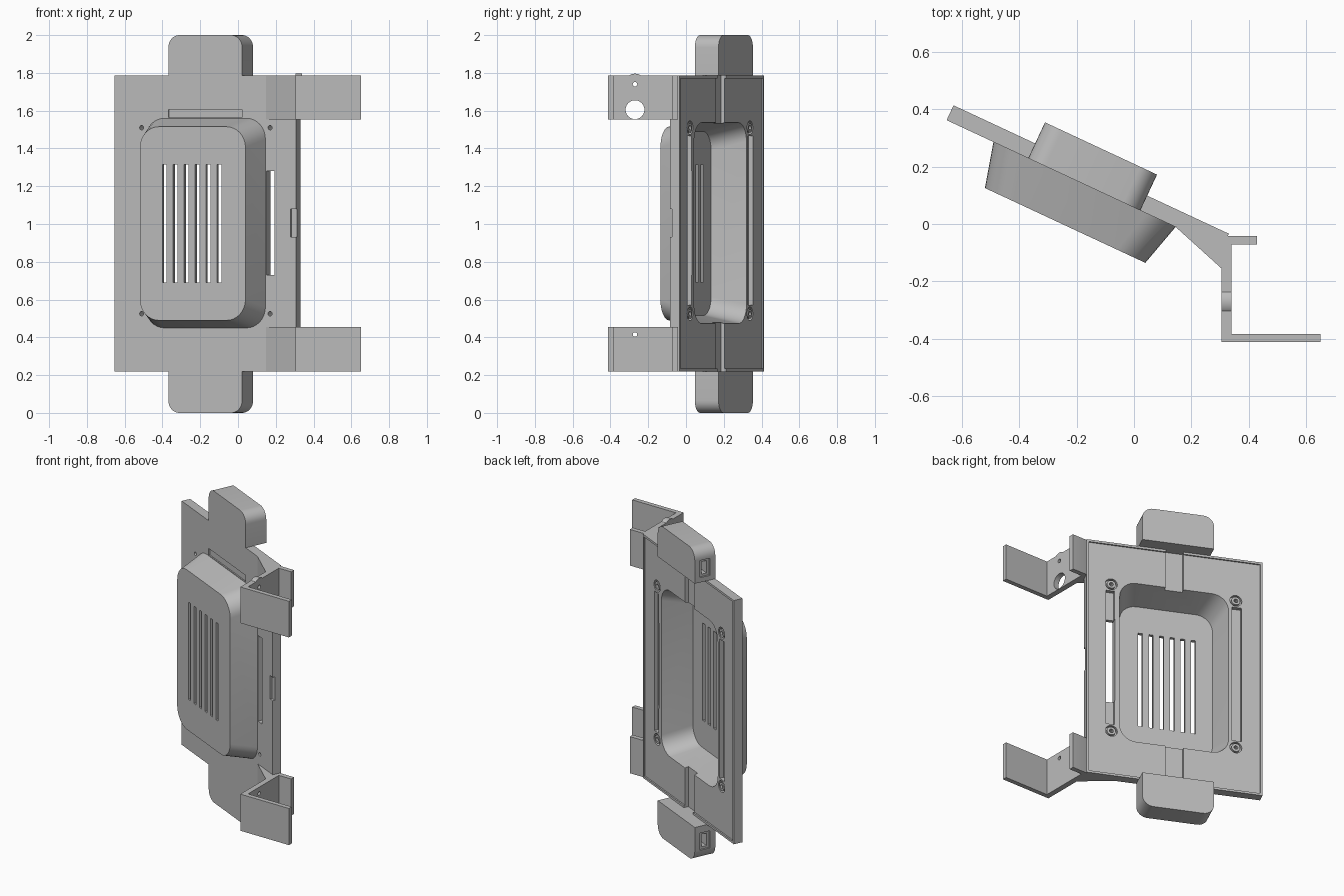
import bpy, bmesh, math
from mathutils import Matrix, Vector

cube = bpy.data.objects.get("Cube")
if cube:
    bpy.data.objects.remove(cube, do_unlink=True)

TILT = Matrix.Rotation(math.radians(-25), 4, "Z")
FLAT = Matrix.Identity(4)
FRONT, BACK = 0.052, 0.109       # depth of the panel faces in the tilted frame
LOW, HIGH = 0.22, 1.785          # panel height

grey = bpy.data.materials.new("plain grey")
grey.use_nodes = True
grey.diffuse_color = (0.5, 0.5, 0.5, 1)
grey.node_tree.nodes["Principled BSDF"].inputs["Base Color"].default_value = (0.5, 0.5, 0.5, 1)


def loft(name, rings, frame=TILT):
    """Solid through equal-sized rings of points, capped at both ends."""
    bm = bmesh.new()
    loops = [[bm.verts.new(frame @ Vector(p)) for p in ring] for ring in rings]
    n = len(loops[0])
    for a, b in zip(loops, loops[1:]):
        for i in range(n):
            bm.faces.new((a[i], a[(i + 1) % n], b[(i + 1) % n], b[i]))
    bm.faces.new(loops[0])
    bm.faces.new(loops[-1])
    bmesh.ops.recalc_face_normals(bm, faces=bm.faces)
    mesh = bpy.data.meshes.new(name)
    bm.to_mesh(mesh)
    bm.free()
    mesh.materials.append(grey)
    ob = bpy.data.objects.new(name, mesh)
    bpy.context.collection.objects.link(ob)
    return ob


def outline(s0, s1, z0, z1, radii=(0, 0, 0, 0), steps=8):
    """Rectangle with a radius per corner, from lower right counterclockwise."""
    corners = [(s1, z0, -1, 1), (s1, z1, -1, -1), (s0, z1, 1, -1), (s0, z0, 1, 1)]
    pts = []
    for k, ((s, z, ds, dz), r) in enumerate(zip(corners, radii)):
        if not r:
            pts.append((s, z))
            continue
        for i in range(steps + 1):
            a = math.radians(90 * (k - 1 + i / steps))
            pts.append((s + ds * r + r * math.cos(a), z + dz * r + r * math.sin(a)))
    return pts


def slab(name, shape, t0, t1):
    return loft(name, [[(s, t, z) for s, z in shape] for t in (t0, t1)])


def box(name, s0, s1, t0, t1, z0, z1):
    return slab(name, outline(s0, s1, z0, z1), t0, t1)


def disc(a, b, r, n=24):
    return [(a + r * math.cos(math.tau * i / n), b + r * math.sin(math.tau * i / n)) for i in range(n)]


def combine(ob, tool, mode="DIFFERENCE"):
    mod = ob.modifiers.new("join", "BOOLEAN")
    mod.operation, mod.object, mod.solver = mode, tool, "EXACT"
    bpy.context.view_layer.objects.active = ob
    bpy.ops.object.modifier_apply(modifier=mod.name)
    bpy.data.objects.remove(tool, do_unlink=True)


def tapered(name, back, front, t0, t1, r):
    rad = (r,) * 4
    return loft(name, [[(s, t, z) for s, z in outline(*rect, rad)]
                       for rect, t in ((back, t0), (front, t1))])


# Panel with the bulging cover
panel = box("panel_and_cover", -0.745, 0.314, FRONT, BACK, LOW, HIGH)
combine(panel, tapered("cover", (-0.567, 0.138, 0.448, 1.562),
                       (-0.524, 0.093, 0.49, 1.515), 0.06, -0.106, 0.11), "UNION")

# Shallow tray behind the rim, then the hollow of the cover
combine(panel, box("tray", -0.732, 0.301, 0.1, 0.15, LOW + 0.014, HIGH - 0.014))
combine(panel, tapered("hollow", (-0.548, 0.118, 0.468, 1.542),
                       (-0.495, 0.065, 0.515, 1.49), 0.12, -0.084, 0.1))

# Vent slots in the cover
for i in range(6):
    s = -0.38 + i * 0.0638
    combine(panel, box("vent", s - 0.013, s + 0.013, -0.15, -0.05, 0.69, 1.315))

# Back grooves, cable channels, side opening, latch notch and front ledge
for s0, s1 in ((-0.622, -0.565), (0.145, 0.195)):
    combine(panel, box("groove", s0, s1, 0.075, 0.15, 0.57, 1.465))
for z0, z1 in ((LOW - 0.05, 0.5), (1.5, HIGH + 0.05)):
    combine(panel, box("channel", -0.27, -0.163, 0.078, 0.15, z0, z1))
combine(panel, box("opening", 0.142, 0.19, 0.0, 0.15, 0.73, 1.28))
combine(panel, box("notch", 0.283, 0.33, 0.0, 0.066, 0.93, 1.08))
combine(panel, box("ledge", -0.431, 0.0, 0.03, 0.06, 1.564, 1.607))

# Screw holes with sunken collars
screws = [(s, z) for s in (-0.587, 0.163) for z in (0.525, 1.51)]
for s, z in screws:
    combine(panel, slab("pocket", disc(s, z, 0.036), 0.08, 0.15))
    combine(panel, slab("hole", disc(s, z, 0.012), 0.0, 0.15))
parts = [panel]
for s, z in screws:
    collar = slab("screw_collar", disc(s, z, 0.026), 0.07, 0.1)
    combine(collar, slab("hole", disc(s, z, 0.012), 0.0, 0.15))
    parts.append(collar)

# End boxes with a socket in the side
R = 0.065
for name, z0, z1, radii, mid in (
        ("upper_box", HIGH, 2.0, (0, R, R, 0), 1.87),
        ("lower_box", 0.0, LOW, (R, 0, 0, R), 0.12)):
    end = slab(name, outline(-0.431, 0.0, z0, z1, radii), FRONT, 0.19)
    combine(end, box("socket", -0.5, -0.42, 0.088, 0.155, mid - 0.055, mid + 0.055))
    combine(end, box("socket_core", -0.5, -0.36, 0.105, 0.138, mid - 0.04, mid + 0.04))
    parts.append(end)

# Mounting brackets: gusset, wall, foot and small flange in one profile
profile = [(0.147, -0.012), (0.305, -0.155), (0.305, -0.412), (0.65, -0.412), (0.65, -0.383),
           (0.34, -0.383), (0.34, -0.072), (0.428, -0.072), (0.428, -0.042), (0.325, -0.042),
           (0.31, -0.045), (0.16, 0.0)]


def across(name, y, z, r, x0, x1):
    return loft(name, [[(x, a, b) for a, b in disc(y, z, r)] for x in (x0, x1)], FLAT)


for name, z0, z1, small in (("upper_bracket", 1.553, HIGH, 1.74), ("lower_bracket", LOW, 0.455, 0.415)):
    bracket = loft(name, [[(x, y, z) for x, y in profile] for z in (z0, z1)], FLAT)
    if name == "upper_bracket":
        combine(bracket, across("boss", -0.27, small, 0.056, 0.305, 0.34), "UNION")
        combine(bracket, across("cable_hole", -0.27, 1.605, 0.05, 0.25, 0.4))
    combine(bracket, across("pin_hole", -0.27, small, 0.012, 0.25, 0.4))
    parts.append(bracket)

# Smooth the curved walls, keep the edges sharp
bpy.ops.object.select_all(action="DESELECT")
for ob in parts:
    ob.select_set(True)
bpy.context.view_layer.objects.active = panel
bpy.ops.object.shade_smooth_by_angle(angle=math.radians(30))
